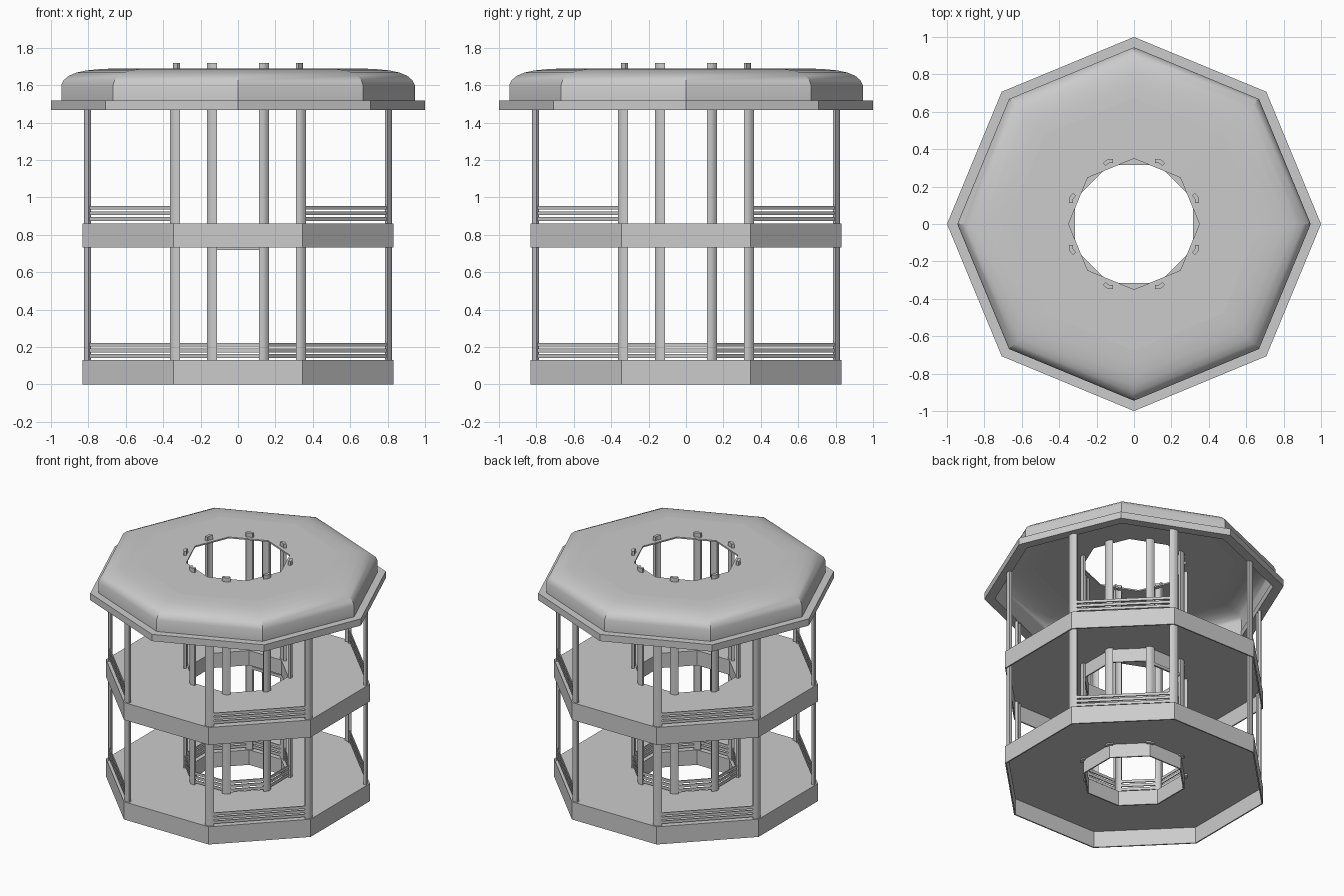
import bpy, bmesh
from math import radians, cos, sin, tan, pi

if "Cube" in bpy.data.objects:
    bpy.data.objects.remove(bpy.data.objects["Cube"])

HALF = radians(22.5)


def make_object(name, bm, smooth=False):
    bmesh.ops.recalc_face_normals(bm, faces=bm.faces)
    me = bpy.data.meshes.new(name)
    bm.to_mesh(me)
    bm.free()
    ob = bpy.data.objects.new(name, me)
    bpy.context.collection.objects.link(ob)
    if smooth:
        bpy.ops.object.select_all(action='DESELECT')
        ob.select_set(True)
        bpy.context.view_layer.objects.active = ob
        bpy.ops.object.shade_smooth_by_angle(angle=radians(30))
    return ob


def octagon_ring(name, profile, offset, smooth=False):
    """Sweep a closed (radius, z) profile around eight corners."""
    bm = bmesh.new()
    rings = []
    for k in range(8):
        a = offset + k * pi / 4
        rings.append([bm.verts.new((r * cos(a), r * sin(a), z)) for r, z in profile])
    n = len(profile)
    for k in range(8):
        p, q = rings[k], rings[(k + 1) % 8]
        for i in range(n):
            j = (i + 1) % n
            bm.faces.new((p[i], q[i], q[j], p[j]))
    return make_object(name, bm, smooth)


def prism(bm, pts, z0, z1):
    lo = [bm.verts.new((x, y, z0)) for x, y in pts]
    hi = [bm.verts.new((x, y, z1)) for x, y in pts]
    bm.faces.new(lo[::-1])
    bm.faces.new(hi)
    for i in range(len(pts)):
        j = (i + 1) % len(pts)
        bm.faces.new((lo[i], lo[j], hi[j], hi[i]))


def turn(pts, a):
    return [(x * cos(a) - y * sin(a), x * sin(a) + y * cos(a)) for x, y in pts]


def corner_posts(name, apothem, z0, z1, thick=0.02, arm=0.032):
    """Strips bent softly around each corner of an octagon."""
    half = []
    for d in (apothem, apothem - thick):
        end = apothem * tan(HALF) - arm
        y = d * tan(HALF)
        a, b = (d, y - 0.012), turn([(d, -y + 0.012)], pi / 4)[0]
        mid = ((a[0] + b[0]) / 4 + d / 2, (a[1] + b[1]) / 4 + y / 2)
        half.append([(d, end), a, mid, b, turn([(d, -end)], pi / 4)[0]])
    pts = half[0] + half[1][::-1]
    bm = bmesh.new()
    for k in range(8):
        prism(bm, turn(pts, k * pi / 4), z0, z1)
    return make_object(name, bm, smooth=True)


def railing(name, apothem, base, sides, inset, depth=0.007):
    """Three stacked boards along chosen octagon sides."""
    bm = bmesh.new()
    w = apothem * tan(HALF) - inset
    d = depth / 2
    box = [(apothem - d, -w), (apothem + d, -w), (apothem + d, w), (apothem - d, w)]
    for k in sides:
        for i in range(3):
            z = base + 0.012 + i * 0.03
            prism(bm, turn(box, k * pi / 4), z, z + 0.02)
    return make_object(name, bm)


# Hollow floors: thin deck, outer skirt and a skirt around the central well
C = cos(HALF)
R_OUT, R_IN, T = 0.832 / C, 0.316 / C, 0.01
for name, z0, z1 in (("lower_floor", 0, 0.13), ("upper_floor", 0.732, 0.86)):
    octagon_ring(name, [(R_OUT, z0), (R_OUT, z1), (R_IN, z1), (R_IN, z0 + 0.02),
                        (R_IN + T, z0 + 0.02), (R_IN + T, z1 - T),
                        (R_OUT - T, z1 - T), (R_OUT - T, z0)], HALF)

# Eave ring
octagon_ring("roof_eave", [(1.0, 1.467), (1.0, 1.517), (0.93, 1.517), (0.93, 1.467)], 0)

# Domed roof shell with a nearly flat top panel
outer = [(0.945, 1.512), (0.945, 1.60), (0.932, 1.627), (0.905, 1.65), (0.865, 1.667),
         (0.81, 1.679), (0.74, 1.686), (0.675, 1.689)]
inner = [(0.675, 1.679), (0.74, 1.676), (0.81, 1.669), (0.86, 1.657),
         (0.897, 1.642), (0.922, 1.622), (0.933, 1.60), (0.933, 1.512)]
octagon_ring("roof_dome", outer + inner, 0, smooth=True)
octagon_ring("roof_top", [(0.675, 1.679), (0.675, 1.689), (0.35, 1.69), (0.35, 1.68)], 0)

# Posts
corner_posts("outer_posts", 0.823, 0.125, 1.50)
corner_posts("inner_posts", 0.347, 0.11, 1.72)

# Railings
railing("lower_railing", 0.812, 0.13, (1, 3, 5, 7), 0.01)
railing("upper_railing", 0.812, 0.863, (1, 3, 5, 7), 0.01)
railing("well_railing", 0.335, 0.13, range(8), 0.005)

# Small trim strip under the upper floor at the back of the well
bm = bmesh.new()
prism(bm, [(-0.115, 0.328), (0.115, 0.328), (0.115, 0.342), (-0.115, 0.342)], 0.72, 0.74)
make_object("well_trim", bm)
